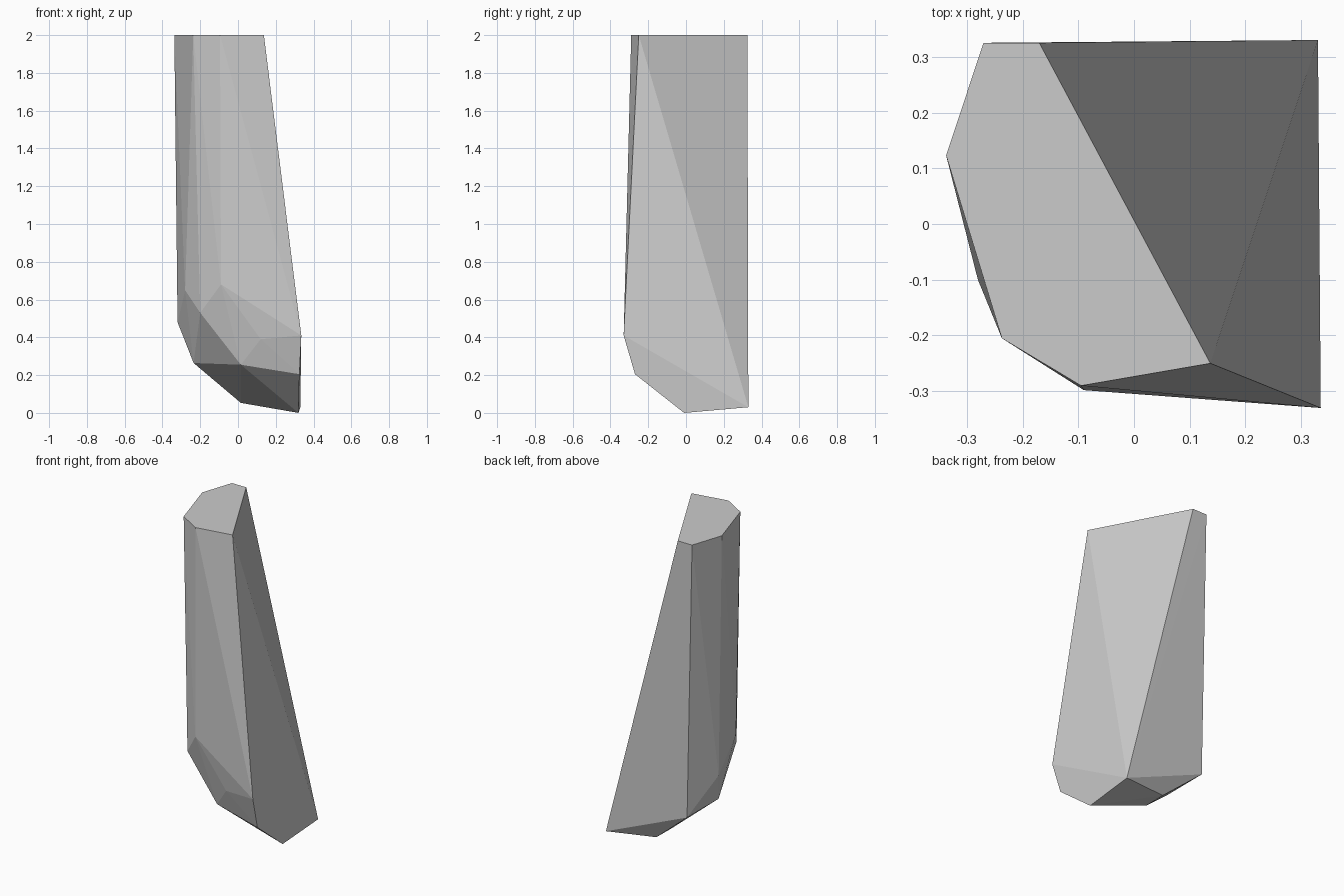
import bpy, bmesh

if "Cube" in bpy.data.objects:
    bpy.data.objects.remove(bpy.data.objects["Cube"])

# flat sawn-off top of the shard
TOP = [(-.27, .325), (-.17, .325), (.137, -.25), (-.095, -.29), (-.237, -.205), (-.337, .123)]
# chipped corners where the sides taper inwards
SHOULDER = [(-.32, .13, .48), (-.28, -.1, .65), (-.2, -.22, .53), (-.09, -.298, .68),
            (.12, -.29, .39), (.335, -.33, .41), (.325, -.27, .205), (.015, -.23, .255)]
# pointed base
BASE = [(.32, -.01, 0), (.33, .33, .03), (.015, .275, .055), (.015, .13, .053),
        (-.235, .325, .265), (-.235, .01, .264)]

# crystal shard: convex hull around its corners
bm = bmesh.new()
for p in [(x, y, 2) for x, y in TOP] + SHOULDER + BASE:
    bm.verts.new(p)
bmesh.ops.convex_hull(bm, input=bm.verts[:])
loose = [v for v in bm.verts if not v.link_faces]
bmesh.ops.delete(bm, geom=loose, context='VERTS')
bmesh.ops.recalc_face_normals(bm, faces=bm.faces[:])

mesh = bpy.data.meshes.new("rock_shard")
bm.to_mesh(mesh)
bm.free()
bpy.context.collection.objects.link(bpy.data.objects.new("rock_shard", mesh))
